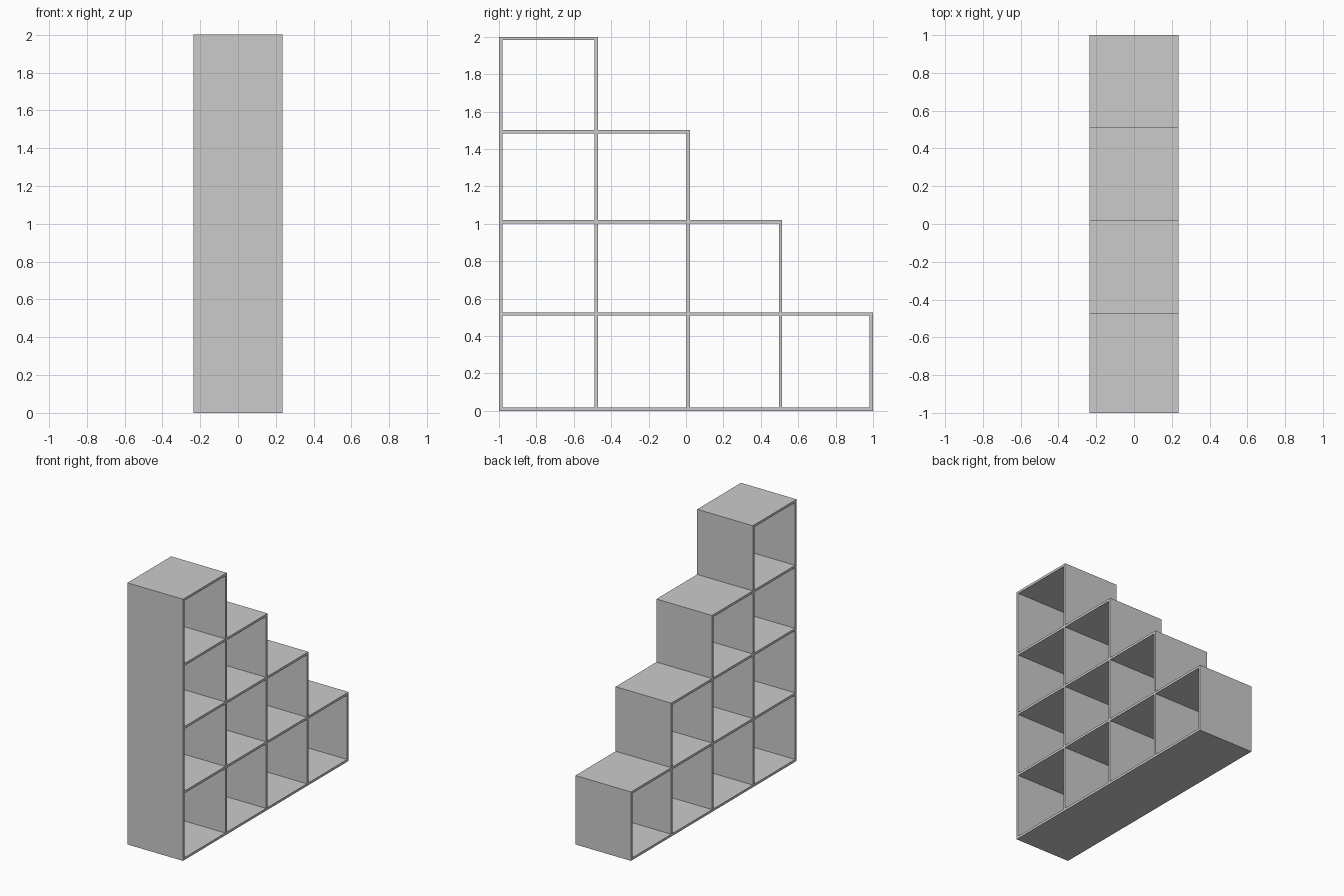
import bpy

if "Cube" in bpy.data.objects:
    bpy.data.objects.remove(bpy.data.objects["Cube"])

T = 0.018                                  # board thickness
HALF = 0.235                               # half depth of the unit along x
BACK = [-0.982, -0.471, 0.021, 0.514, 1.0]  # +y face of each upright
TOPS = [T, 0.527, 1.02, 1.502, 2.0]        # top face of each shelf


def board(name, y0, y1, z0, z1):
    bpy.ops.mesh.primitive_cube_add(size=1, location=(0, (y0 + y1) / 2, (z0 + z1) / 2))
    ob = bpy.context.object
    ob.name = name
    ob.dimensions = (2 * HALF, y1 - y0, z1 - z0)
    bpy.ops.object.transform_apply(location=False, rotation=False, scale=True)


# Shelves: each covers every compartment of the level beneath it
for level, top in enumerate(TOPS):
    last = 4 if level == 0 else 5 - level
    board(f"shelf_{level}", -1, BACK[last], top - T, top)

# Uprights: one fewer compartment on each higher level
for level in range(4):
    for i in range(5 - level):
        board(f"upright_{level}_{i}", BACK[i] - T, BACK[i],
              TOPS[level], TOPS[level + 1] - T)
